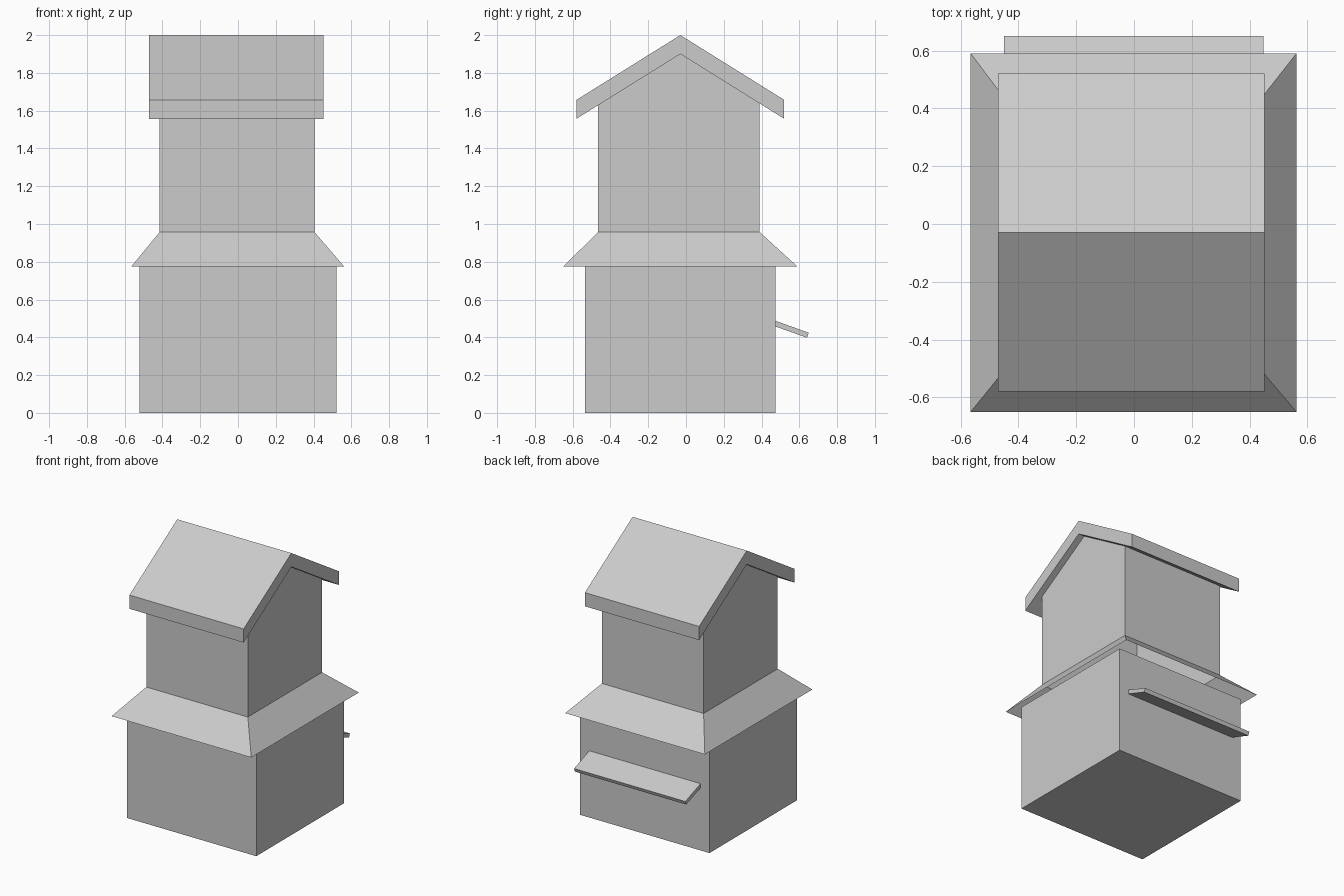
import bpy
import bmesh
from mathutils import Vector

cube = bpy.data.objects.get("Cube")
if cube:
    bpy.data.objects.remove(cube, do_unlink=True)

grey = bpy.data.materials.new("plain_grey")
grey.use_nodes = True
colour = (0.6, 0.6, 0.6, 1)
grey.diffuse_color = colour
grey.node_tree.nodes["Principled BSDF"].inputs["Base Color"].default_value = colour


def finish(name, bm):
    mesh = bpy.data.meshes.new(name)
    bm.to_mesh(mesh)
    bm.free()
    mesh.materials.append(grey)
    obj = bpy.data.objects.new(name, mesh)
    bpy.context.collection.objects.link(obj)


def extrude_x(name, profile, x0, x1, open_bottom=False):
    """Sweep a y-z profile along x into a solid."""
    bm = bmesh.new()
    face = bm.faces.new([bm.verts.new((x0, y, z)) for y, z in profile])
    swept = bmesh.ops.extrude_face_region(bm, geom=[face], use_keep_orig=True)
    moved = [v for v in swept["geom"] if isinstance(v, bmesh.types.BMVert)]
    bmesh.ops.translate(bm, verts=moved, vec=Vector((x1 - x0, 0, 0)))
    bmesh.ops.recalc_face_normals(bm, faces=bm.faces)
    if open_bottom:
        floor = [f for f in bm.faces if f.normal.z < -0.9]
        bmesh.ops.delete(bm, geom=floor, context='FACES_ONLY')
    finish(name, bm)


def rectangle(bm, x0, x1, y0, y1, z):
    corners = ((x0, y0), (x1, y0), (x1, y1), (x0, y1))
    return [bm.verts.new((x, y, z)) for x, y in corners]


# Lower storey
extrude_x("lower_storey", [(-.535, 0), (.475, 0), (.475, .775), (-.535, .775)], -.522, .522)

# Upper storey: hollow gabled shell open to the space below
extrude_x("upper_storey",
          [(-.465, .957), (.39, .957), (.39, 1.64), (-.03, 1.9), (-.465, 1.631)],
          -.415, .405, open_bottom=True)

# Sloping skirt roof: four thin sheets, open underneath
bm = bmesh.new()
eave = rectangle(bm, -.565, .562, -.65, .59, .775)
top = rectangle(bm, -.415, .405, -.465, .39, .957)
for i in range(4):
    j = (i + 1) % 4
    bm.faces.new((eave[i], eave[j], top[j], top[i]))
finish("skirt_roof", bm)

# Gable roof
extrude_x("gable_roof",
          [(-.58, 1.557), (-.03, 1.9), (.52, 1.557), (.52, 1.657), (-.03, 2), (-.58, 1.657)],
          -.47, .452)

# Sloping landing board at the back
extrude_x("landing_board", [(.475, .457), (.64, .398), (.65, .424), (.475, .487)], -.45, .448)
